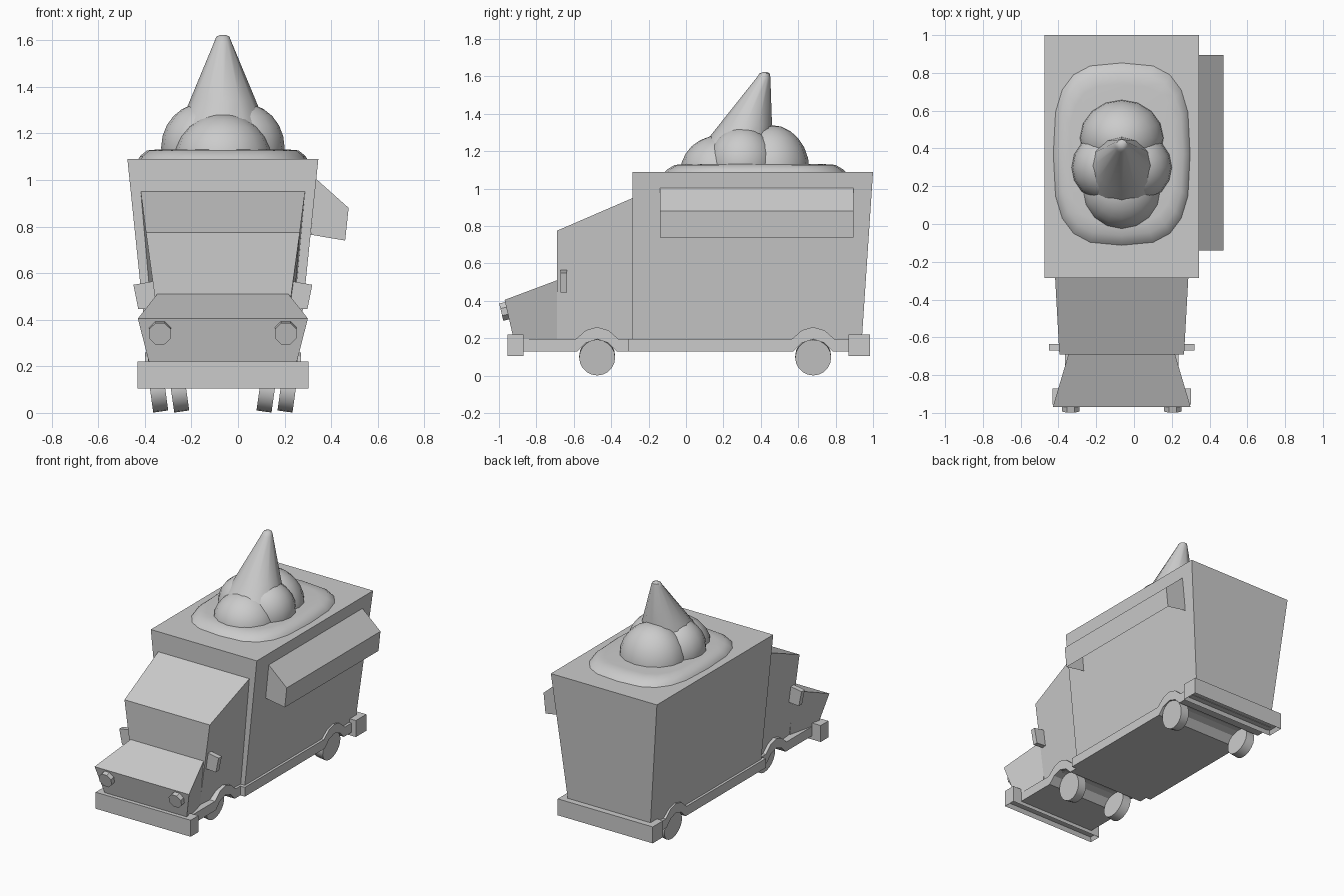
import bpy, bmesh, math
from mathutils import Vector, Matrix

if "Cube" in bpy.data.objects:
    bpy.data.objects.remove(bpy.data.objects["Cube"])

CX = -0.065  # centre line of the truck body


def finish(name, bm, smooth=False):
    bmesh.ops.recalc_face_normals(bm, faces=bm.faces)
    me = bpy.data.meshes.new(name)
    bm.to_mesh(me)
    bm.free()
    ob = bpy.data.objects.new(name, me)
    bpy.context.collection.objects.link(ob)
    if smooth:
        bpy.ops.object.select_all(action='DESELECT')
        ob.select_set(True)
        bpy.context.view_layer.objects.active = ob
        bpy.ops.object.shade_smooth_by_angle(angle=math.radians(40))
    return ob


def loft(name, rings, smooth=False):
    """Join closed rings of points and cap both ends."""
    bm = bmesh.new()
    vs = [[bm.verts.new(p) for p in r] for r in rings]
    n = len(vs[0])
    for a, b in zip(vs, vs[1:]):
        for i in range(n):
            bm.faces.new((a[i], a[(i + 1) % n], b[(i + 1) % n], b[i]))
    bm.faces.new(vs[0])
    bm.faces.new(vs[-1])
    return finish(name, bm, smooth)


def section(yb, zb, hb, yt, zt, ht):
    """Trapezoid across the truck: bottom edge then top edge."""
    return [(CX - hb, yb, zb), (CX + hb, yb, zb), (CX + ht, yt, zt), (CX - ht, yt, zt)]


def extrude_x(name, profile, half):
    return loft(name, [[(CX + s * half, y, z) for y, z in profile] for s in (-1, 1)])


def cylinder(name, loc, r, depth, rot, n):
    bm = bmesh.new()
    bmesh.ops.create_cone(bm, cap_ends=True, segments=n, radius1=r, radius2=r,
                          depth=depth, matrix=Matrix.Translation(loc) @ rot)
    return finish(name, bm, True)


# Flared cargo box
loft("cargo_box", [section(-0.285, 0.19, 0.317, -0.285, 1.09, 0.41),
                   section(0.94, 0.19, 0.317, 1.0, 1.09, 0.41)])

# Cab and hood
loft("cab", [section(-0.285, 0.19, 0.285, -0.285, 0.95, 0.3525),
             section(-0.69, 0.19, 0.25, -0.69, 0.775, 0.33)])
loft("hood", [section(-0.69, 0.19, 0.255, -0.69, 0.51, 0.282),
              section(-0.92, 0.19, 0.31, -0.97, 0.405, 0.365)])


# Side skirts with wheel arches
def skirt(name, y0, y1, yc, half):
    low = [(-.105, .13), (-.06, .175), (0, .195), (.06, .175), (.105, .13)]
    high = [(.115, .195), (.06, .243), (0, .26), (-.06, .243), (-.115, .195)]
    prof = [(y0, .13)] + [(yc + a, z) for a, z in low] + [(y1, .13), (y1, .195)]
    prof += [(yc + a, z) for a, z in high] + [(y0, .195)]
    extrude_x(name, prof, half)


skirt("front_skirt", -0.90, -0.31, -0.475, 0.30)
skirt("rear_skirt", -0.31, 0.92, 0.68, 0.335)


# Bumpers, hollowed from below
def bumper(name, y0, y1):
    ob = extrude_x(name, [(y0, .105), (y1, .105), (y1, .22), (y0, .22)], 0.3675)
    bm = bmesh.new()
    bm.from_mesh(ob.data)
    bm.normal_update()
    f = [f for f in bm.faces if f.normal.z < -0.9]
    bmesh.ops.inset_region(bm, faces=f, thickness=0.018)
    bmesh.ops.translate(bm, verts=f[0].verts, vec=(0, 0, 0.028))
    bm.to_mesh(ob.data)
    bm.free()


bumper("front_bumper", -0.955, -0.87)
bumper("rear_bumper", 0.87, 0.985)

# Wheels leaning inward at the bottom, headlights and mirrors
for side, s in (("left", -1), ("right", 1)):
    for end, y, half in (("front", -0.475, 0.19), ("rear", 0.68, 0.28)):
        rot = Matrix.Rotation(math.radians(90 + s * 8), 4, 'Y')
        cylinder(f"{end}_{side}_wheel", (CX + s * half, y, 0.101), 0.096, 0.065, rot, 20)
    rot = Vector((0, -0.97, -0.24)).to_track_quat('Z', 'X').to_matrix().to_4x4()
    rot = rot @ Matrix.Rotation(math.pi / 8, 4, 'Z')
    cylinder(f"{side}_headlight", (CX + s * 0.27, -0.966, 0.345), 0.051, 0.045, rot, 8)
    loft(f"{side}_mirror", [[(CX + s * h, y, z) for h, z in
                             ((.26, .452), (.363, .445), (.384, .55), (.27, .57))]
                            for y in (-0.67, -0.635)])

# Serving hatch awning, open underneath
bm = bmesh.new()
pts = [(0.335, 1.005), (0.475, 0.88), (0.46, 0.74), (0.312, 0.765)]
a, b = [[bm.verts.new((x, y, z)) for x, z in pts] for y in (-0.14, 0.895)]
for f in (a, b, (a[0], a[1], b[1], b[0]), (a[1], a[2], b[2], b[1])):
    bm.faces.new(f)
finish("awning", bm)


# Rounded plate of melted ice cream on the roof
def squircle(hx, hy, z, yc=0.37, n=20, e=0.66):
    ring = []
    for i in range(n):
        c, s = math.cos(2 * math.pi * i / n), math.sin(2 * math.pi * i / n)
        ring.append((CX + hx * math.copysign(abs(c) ** e, c),
                     yc + hy * math.copysign(abs(s) ** e, s), z))
    return ring


loft("ice_cream_base", [squircle(.365, .4875, 1.085), squircle(.355, .47, 1.103),
                        squircle(.325, .43, 1.127), squircle(.28, .37, 1.131)], True)

# Scoops
scoops = (("front_scoop", 0, .18, 1.09, .21, .21, .195),
          ("back_scoop", 0, .455, 1.10, .225, .205, .24),
          ("left_scoop", -.085, .30, 1.14, .18, .18, .19),
          ("right_scoop", .085, .30, 1.14, .18, .18, .19))
for name, x, y, z, *r in scoops:
    bm = bmesh.new()
    m = Matrix.Translation((CX + x, y, z)) @ Matrix.Diagonal((*r, 1))
    bmesh.ops.create_uvsphere(bm, u_segments=16, v_segments=12, radius=1, matrix=m)
    finish(name, bm, True)

# Leaning upside-down cone
rings = [squircle(r, r, z, yc, 12, 1) for r, z, yc in
         ((.20, 1.20, .265), (.142, 1.34, .318), (.036, 1.595, .415),
          (.028, 1.615, .42), (.012, 1.623, .422))]
loft("cone", rings, True)
